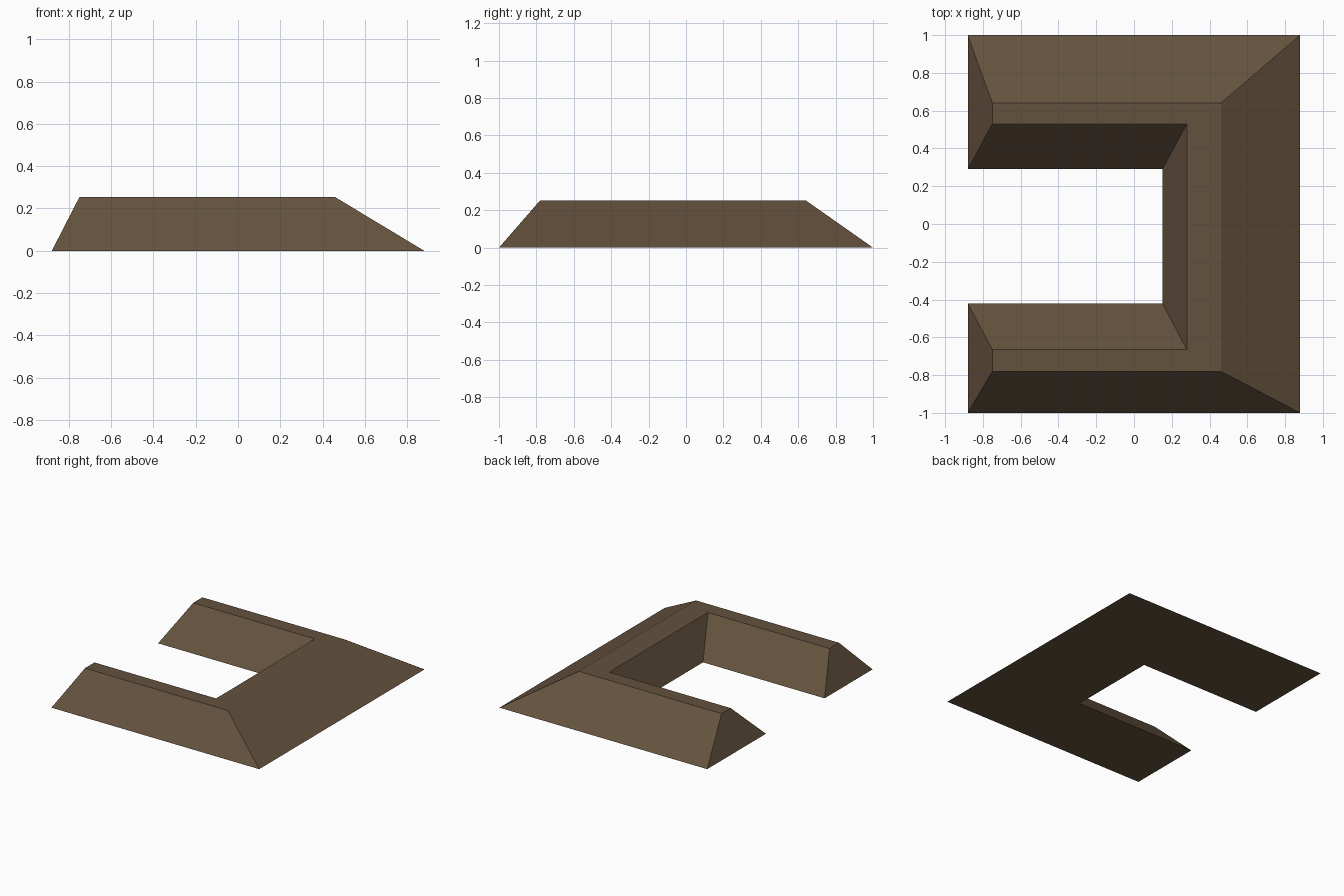
import bpy
import bmesh

if "Cube" in bpy.data.objects:
    bpy.data.objects.remove(bpy.data.objects["Cube"])

HEIGHT = 0.253

# One brown for the whole block
brown = bpy.data.materials.new("earth brown")
brown.diffuse_color = (0.127, 0.084, 0.048, 1.0)
brown.use_nodes = True
brown.node_tree.nodes["Principled BSDF"].inputs["Base Color"].default_value = brown.diffuse_color


def u_outline(left, right, front, back, inner_x, inner_front, inner_back):
    """Counter-clockwise U-shaped outline, open towards -x."""
    return [(left, front), (right, front), (right, back), (left, back),
            (left, inner_back), (inner_x, inner_back),
            (inner_x, inner_front), (left, inner_front)]


def loft(name, bottom, top, height, material):
    """Closed solid between two matching outlines."""
    bm = bmesh.new()
    low = [bm.verts.new((x, y, 0)) for x, y in bottom]
    high = [bm.verts.new((x, y, height)) for x, y in top]
    bm.faces.new(low[::-1])
    bm.faces.new(high)
    n = len(low)
    for i in range(n):
        j = (i + 1) % n
        bm.faces.new((low[i], low[j], high[j], high[i]))
    bmesh.ops.recalc_face_normals(bm, faces=bm.faces)
    mesh = bpy.data.meshes.new(name)
    bm.to_mesh(mesh)
    bm.free()
    mesh.materials.append(material)
    obj = bpy.data.objects.new(name, mesh)
    bpy.context.collection.objects.link(obj)
    return obj


# Sloped U-shaped embankment: wide footprint, narrow flat crest
footprint = u_outline(-0.88, 0.88, -1.0, 1.0, 0.15, -0.42, 0.29)
crest = u_outline(-0.75, 0.46, -0.78, 0.64, 0.28, -0.665, 0.53)
loft("embankment", footprint, crest, HEIGHT, brown)
